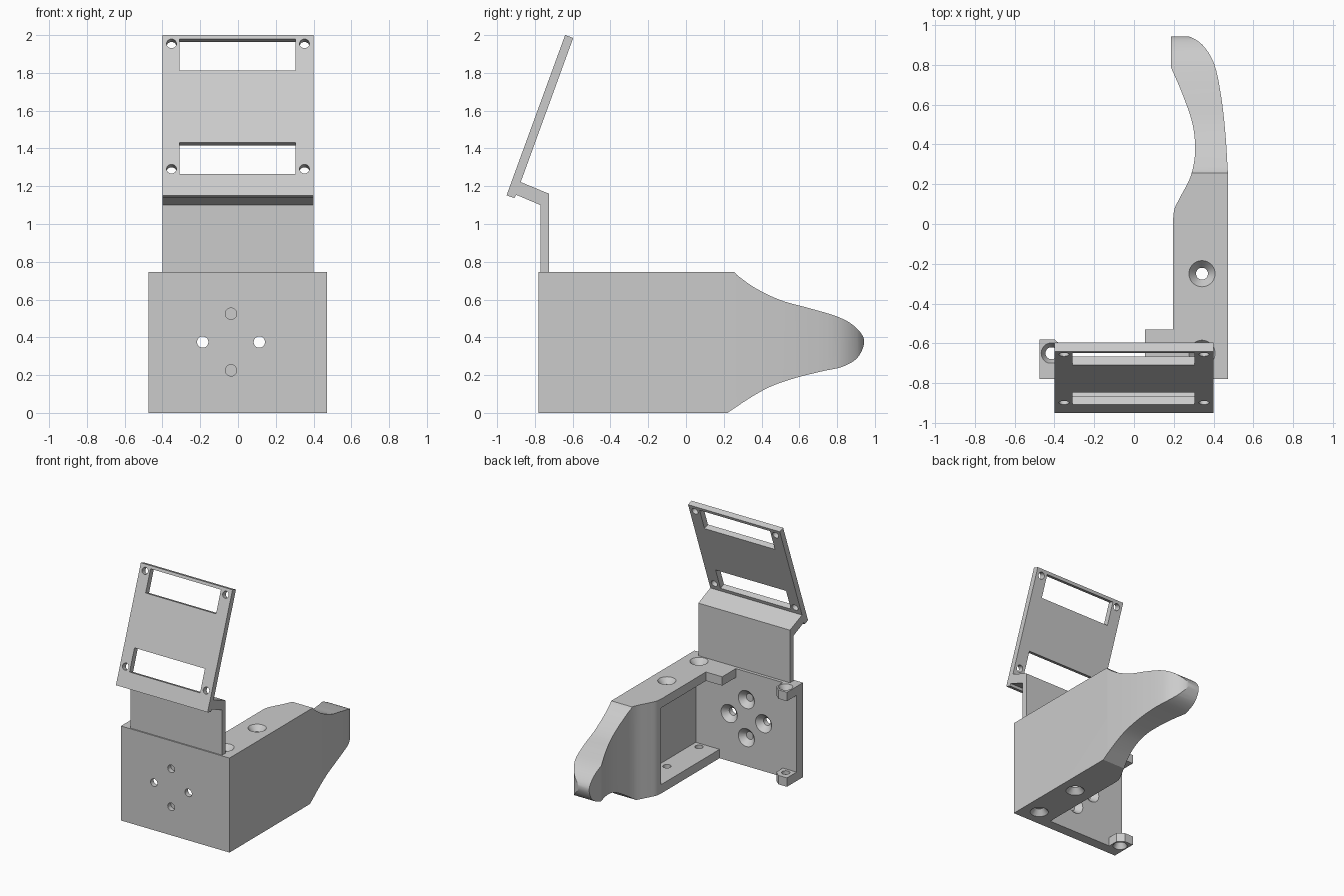
import bpy
import bmesh
from math import atan2, radians
from mathutils import Matrix, Vector

cube = bpy.data.objects.get("Cube")
if cube:
    bpy.data.objects.remove(cube, do_unlink=True)

grey = bpy.data.materials.new("light_grey")
grey.use_nodes = True
grey.diffuse_color = (0.6, 0.6, 0.6, 1)
grey.node_tree.nodes["Principled BSDF"].inputs["Base Color"].default_value = (0.6, 0.6, 0.6, 1)


def make(name, bm):
    bmesh.ops.recalc_face_normals(bm, faces=bm.faces)
    mesh = bpy.data.meshes.new(name)
    bm.to_mesh(mesh)
    bm.free()
    mesh.materials.append(grey)
    obj = bpy.data.objects.new(name, mesh)
    bpy.context.collection.objects.link(obj)
    return obj


def prism(name, outline, axis, low, high):
    """Extrude a closed outline along axis 'z' (x, y points) or 'x' (y, z points)."""
    bm = bmesh.new()
    place = (lambda a, b: (a, b, low)) if axis == "z" else (lambda a, b: (low, a, b))
    face = bm.faces.new([bm.verts.new(place(a, b)) for a, b in outline])
    new = bmesh.ops.extrude_face_region(bm, geom=[face])["geom"]
    shift = Vector((0, 0, high - low)) if axis == "z" else Vector((high - low, 0, 0))
    bmesh.ops.translate(bm, vec=shift, verts=[v for v in new if isinstance(v, bmesh.types.BMVert)])
    return make(name, bm)


def box(name, low, high, matrix=Matrix()):
    low, high = Vector(low), Vector(high)
    bm = bmesh.new()
    size = Matrix.Diagonal((high - low).to_4d())
    size[3][3] = 1
    bmesh.ops.create_cube(bm, size=1, matrix=matrix @ Matrix.Translation((low + high) / 2) @ size)
    return make(name, bm)


def cone(centre, axis, r_back, r_front, length):
    """Round cutter along axis, centred on its middle."""
    bm = bmesh.new()
    turn = Vector(axis).to_track_quat("Z", "Y").to_matrix().to_4x4()
    bmesh.ops.create_cone(bm, cap_ends=True, segments=32, radius1=r_back, radius2=r_front,
                          depth=length, matrix=Matrix.Translation(centre) @ turn)
    return make("cutter", bm)


def boolean(obj, cutter, operation="DIFFERENCE"):
    mod = obj.modifiers.new("cut", "BOOLEAN")
    mod.operation, mod.object, mod.solver = operation, cutter, "EXACT"
    bpy.context.view_layer.objects.active = obj
    bpy.ops.object.modifier_apply(modifier=mod.name)
    bpy.data.objects.remove(cutter, do_unlink=True)


def screw_hole(obj, surface, axis, radius=0.065):
    """Through hole with a countersink opening towards axis."""
    surface, axis = Vector(surface), Vector(axis)
    boolean(obj, cone(surface - axis * 0.05, axis, 0.03, 0.03, 0.2))
    boolean(obj, cone(surface - axis * 0.02, axis, 0.03, radius + 0.003, 0.045))


def spline(points, steps=6):
    """Smooth curve through the points."""
    pts = [Vector(p) for p in points]
    pts = [2 * pts[0] - pts[1]] + pts + [2 * pts[-1] - pts[-2]]
    result = []
    for a, b, c, d in zip(pts, pts[1:], pts[2:], pts[3:]):
        for i in range(steps):
            t = i / steps
            result.append(0.5 * (2 * b + (c - a) * t + (2 * a - 5 * b + 4 * c - d) * t * t
                                 + (3 * b - a - 3 * c + d) * t ** 3))
    return result + [pts[-2]]


def smooth(obj):
    bpy.ops.object.select_all(action="DESELECT")
    obj.select_set(True)
    bpy.context.view_layer.objects.active = obj
    bpy.ops.object.shade_smooth_by_angle(angle=radians(25))


TOP, INNER = 0.745, -0.70
FLANGE = 0.07

# Front plate and side grip as one L-shaped body
outer = spline([(0.472, 0.26), (0.46, 0.45), (0.44, 0.63), (0.405, 0.8), (0.345, 0.9),
                (0.27, 0.945), (0.185, 0.955)])
inner = spline([(0.185, 0.79), (0.245, 0.65), (0.295, 0.5), (0.307, 0.36), (0.285, 0.24),
                (0.235, 0.14), (0.205, 0.08), (0.197, 0.03)])
body = prism("body", [(-0.475, INNER), (-0.475, -0.78), (0.472, -0.78)] + outer + inner
             + [(0.197, INNER)], "z", 0, TOP)

# Taper the grip in side profile
taper = spline([(0.25, TOP), (0.36, 0.665), (0.5, 0.597), (0.65, 0.555), (0.8, 0.51),
                (0.89, 0.46), (0.943, 0.385), (0.91, 0.295), (0.83, 0.245), (0.72, 0.22),
                (0.58, 0.185), (0.45, 0.14), (0.34, 0.08), (0.22, 0)])
taper[0].y = TOP + 0.01
side = prism("cutter", [(-1, -0.01), (-1, TOP + 0.01)] + taper + [(0.2, -0.01)], "x", -1, 1)
boolean(body, side, "INTERSECT")

# Pocket inside the grip
boolean(body, box("cutter", (0.1, INNER, FLANGE), (0.405, 0.03, TOP - FLANGE)))

# Screw holes in the flanges and the front plate
for y in (-0.25, -0.65):
    screw_hole(body, (0.342, y, TOP), (0, 0, 1))
    screw_hole(body, (0.342, y, 0), (0, 0, -1))
for dx, dz in ((0.15, 0), (-0.15, 0), (0, 0.15), (0, -0.15)):
    screw_hole(body, (-0.037 + dx, INNER, 0.375 + dz), (0, 1, 0), 0.07)
smooth(body)

# Ledge beside the upper flange
box("ledge", (0.055, INNER, TOP - FLANGE), (0.197, -0.53, TOP))

# Screw ears on the free edge of the front plate
ear = [(-0.475, INNER), (-0.475, -0.58), (-0.40, -0.58), (-0.355, -0.62), (-0.355, INNER)]
for name, low, surface, axis in (("upper_ear", TOP - FLANGE, TOP, 1), ("lower_ear", 0, 0, -1)):
    part = prism(name, ear, "z", low, low + FLANGE)
    screw_hole(part, (-0.415, -0.65, surface), (0, 0, axis), 0.05)
    smooth(part)

# Neck and tilted mounting panel
panel = prism("mounting_panel", [
    (-0.77, TOP), (-0.77, 1.10), (-0.9, 1.155), (-0.908, 1.137), (-0.95, 1.152),
    (-0.64, 2.0), (-0.597, 1.985), (-0.875, 1.222), (-0.725, 1.16), (-0.725, TOP)],
    "x", -0.4, 0.4)
run, rise = 0.31, 0.848
tilt = Matrix.Rotation(-atan2(run, rise), 4, "X")


def on_panel(x, z):
    return Vector((x, -0.95 + (z - 1.152) * run / rise, z))


# Windows and corner holes in the panel
for z in (1.895, 1.348):
    frame = Matrix.Translation(on_panel(0, z)) @ tilt
    boolean(panel, box("cutter", (-0.31, -0.1, -0.089), (0.305, 0.1, 0.089), frame))
for z in (1.955, 1.292):
    for x in (-0.352, 0.352):
        boolean(panel, cone(on_panel(x, z), tilt.to_3x3() @ Vector((0, 1, 0)), 0.026, 0.026, 0.15))
smooth(panel)
